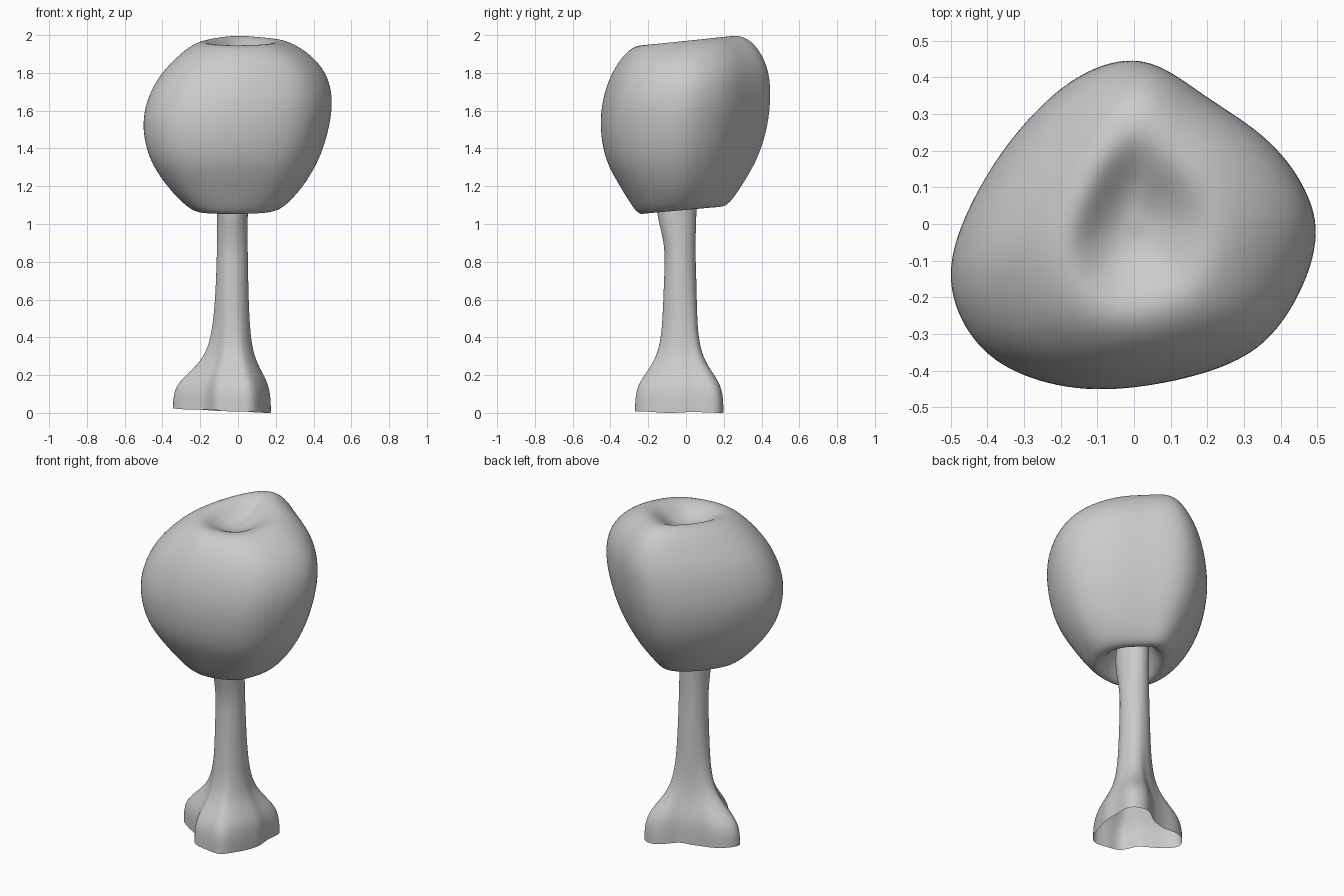
import bpy, math

if "Cube" in bpy.data.objects:
    bpy.data.objects.remove(bpy.data.objects["Cube"])


def loft(name, rings, cap_start=False, cap_end=False):
    """Skin a stack of equal-length closed rings and smooth it."""
    n = len(rings[0])
    verts = [p for r in rings for p in r]
    faces = [(i * n + j, i * n + (j + 1) % n, (i + 1) * n + (j + 1) % n, (i + 1) * n + j)
             for i in range(len(rings) - 1) for j in range(n)]
    for wanted, ring, order in ((cap_start, 0, -1), (cap_end, len(rings) - 1, 1)):
        if wanted:
            c = len(verts)
            verts.append(tuple(sum(p[k] for p in rings[ring]) / n for k in range(3)))
            for j in range(n):
                a, b = ring * n + j, ring * n + (j + 1) % n
                faces.append((a, b, c) if order == 1 else (b, a, c))
    mesh = bpy.data.meshes.new(name)
    mesh.from_pydata(verts, [], faces)
    mesh.shade_smooth()
    ob = bpy.data.objects.new(name, mesh)
    bpy.context.collection.objects.link(ob)
    sub = ob.modifiers.new("smooth", "SUBSURF")
    sub.levels = sub.render_levels = 2
    return ob


def closed_spline(pts, steps):
    """Catmull-Rom resampling of a closed 2D outline."""
    out, n = [], len(pts)
    for i in range(n):
        p = [pts[(i + k) % n] for k in (-1, 0, 1, 2)]
        for s in range(steps):
            t = s / steps
            out.append(tuple(
                0.5 * (2 * b + (c - a) * t + (2 * a - 5 * b + 4 * c - d) * t * t
                       + (3 * b - a - 3 * c + d) * t ** 3)
                for a, b, c, d in zip(*p)))
    return out


# Crown: rounded triangular outline, fitted to the extents of each level
outline = closed_spline([(.51, -.03), (.41, .19), (.2, .345), (0, .455), (-.2, .385),
                         (-.4, .155), (-.51, -.13), (-.4, -.36), (-.13, -.455),
                         (.2, -.41), (.4, -.29)], 3)
# z at front, z at back, left, right, front, back
levels = [
    (1.27, 1.27, -.06, .02, -.08, .01),
    (1.18, 1.18, -.13, .09, -.16, .09),
    (1.08, 1.115, -.165, .13, -.19, .12),
    (1.035, 1.08, -.21, .19, -.24, .18),
    (1.10, 1.11, -.29, .265, -.29, .235),
    (1.20, 1.20, -.38, .35, -.35, .295),
    (1.30, 1.30, -.45, .412, -.41, .357),
    (1.40, 1.40, -.492, .457, -.442, .402),
    (1.53, 1.53, -.512, .492, -.457, .437),
    (1.65, 1.65, -.49, .507, -.445, .45),
    (1.76, 1.77, -.437, .487, -.412, .448),
    (1.84, 1.86, -.365, .435, -.37, .422),
    (1.90, 1.935, -.295, .36, -.325, .38),
    (1.94, 1.985, -.23, .28, -.275, .325),
    (1.95, 2.003, -.18, .22, -.225, .255),
    (1.935, 1.98, -.14, .165, -.175, .195),
    (1.90, 1.93, -.09, .10, -.11, .125),
    (1.885, 1.90, -.04, .045, -.05, .06),
]
rings = []
for zf, zb, xl, xr, yf, yb in levels:
    ring = []
    for x, y in outline:
        u, v = (x + .51) / 1.02, (y + .455) / .91
        ring.append((xl + u * (xr - xl), yf + v * (yb - yf), zf + v * (zb - zf)))
    rings.append(ring)
loft("crown", rings, True, True)

# Trunk: round stem flaring into root lobes, open underneath
lobes = [.205, .215, .285, .25, .155, .145, .17, .27, .325, .225, .19, .24, .23, .26, .22, .20]
base = closed_spline([(r * math.cos(i * math.pi / 8), r * math.sin(i * math.pi / 8))
                      for i, r in enumerate(lobes)], 2)
# height, flare amount, centre y, radius in x, radius in y
stem = [(0, 1, -.03, .08, .08), (.08, .99, -.03, .08, .08), (.14, .91, -.03, .08, .08),
        (.19, .74, -.03, .08, .08), (.25, .47, -.03, .08, .08), (.32, .25, -.03, .08, .08),
        (.42, .13, -.03, .08, .08), (.55, .06, -.03, .081, .083), (.70, .02, -.03, .082, .084),
        (.85, 0, -.03, .082, .08), (.95, 0, -.038, .081, .09), (1.05, 0, -.05, .082, .105),
        (1.15, 0, -.05, .085, .11), (1.3, 0, -.05, .07, .08)]
rings = []
for z, f, cy, rx, ry in stem:
    ring = []
    for j, (x, y) in enumerate(base):
        a = 2 * math.pi * j / len(base)
        px = -.03 + (1 - f) * rx * math.cos(a) + f * x
        py = cy + (1 - f) * ry * math.sin(a) + f * y
        lift = max(0, .009 - .045 * px + .004 * math.sin(5 * a)) * max(0, 1 - z / .2)
        ring.append((px, py, z + lift))
    rings.append(ring)
loft("trunk", rings)
